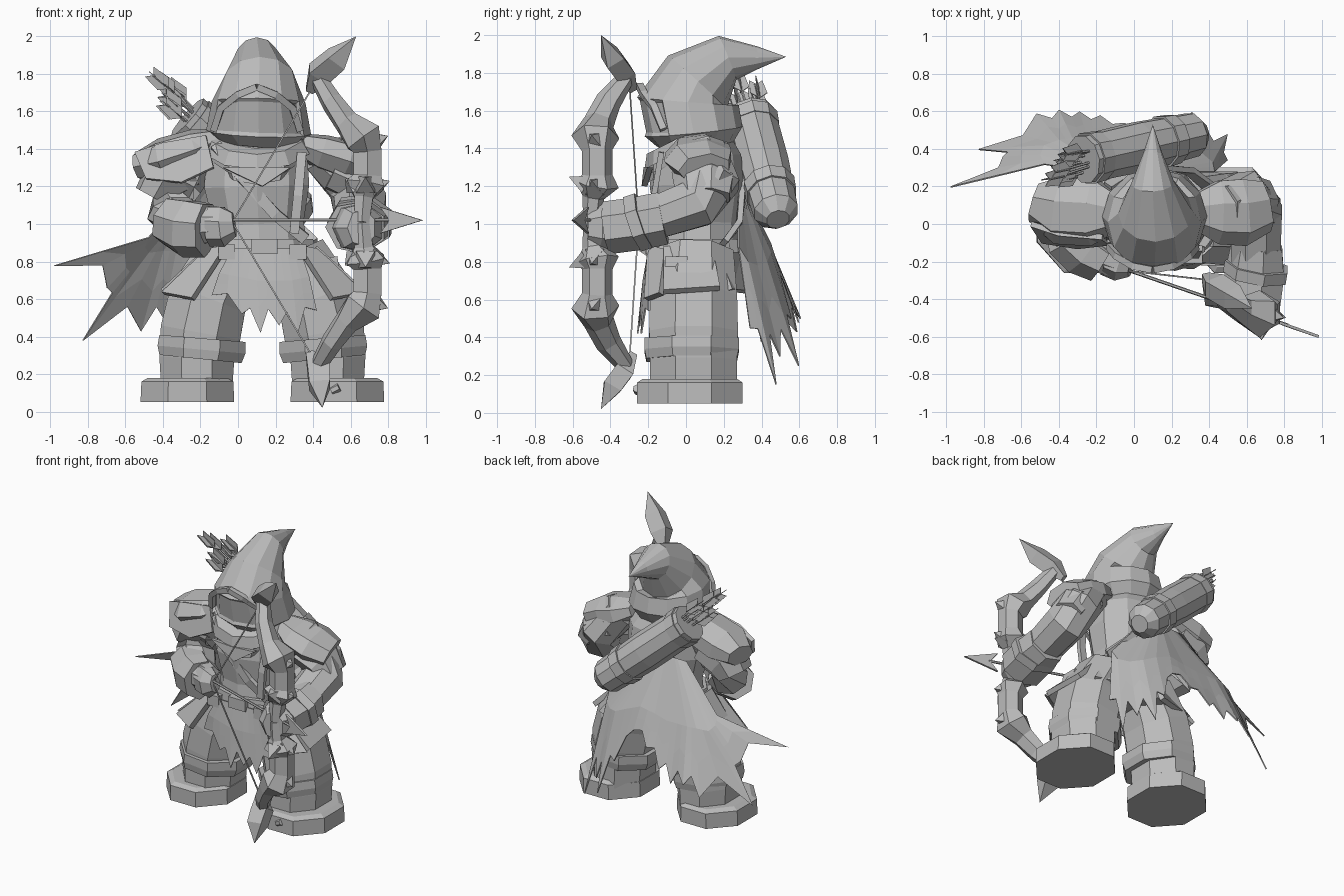
import bpy, bmesh, math, random
from mathutils import Vector

random.seed(4)
default = bpy.data.objects.get("Cube")
if default:
    bpy.data.objects.remove(default, do_unlink=True)

stone = bpy.data.materials.new("plain grey")
stone.use_nodes = True
GREY = (.5, .5, .5, 1)
stone.diffuse_color = GREY
stone.node_tree.nodes["Principled BSDF"].inputs["Base Color"].default_value = GREY
X, Y, Z = Vector((1, 0, 0)), Vector((0, 1, 0)), Vector((0, 0, 1))


def finish(name, bm):
    """Turn a bmesh into a flat shaded object."""
    bmesh.ops.remove_doubles(bm, verts=bm.verts, dist=.0005)
    bmesh.ops.recalc_face_normals(bm, faces=bm.faces)
    mesh = bpy.data.meshes.new(name)
    bm.to_mesh(mesh)
    bm.free()
    mesh.materials.append(stone)
    obj = bpy.data.objects.new(name, mesh)
    bpy.context.collection.objects.link(obj)
    return obj


def loft(name, stations, sides=8, side=X, phase=.5, edit=None):
    """Skin elliptical rings (x, y, z, half width, half depth) along a path."""
    bm = bmesh.new()
    centres = [Vector(s[:3]) for s in stations]
    grow = 1 / math.cos(math.pi / sides) if phase else 1
    rings = []
    for i, s in enumerate(stations):
        ahead = centres[min(i + 1, len(centres) - 1)]
        tangent = (ahead - centres[max(i - 1, 0)]).normalized()
        u = (side - tangent * side.dot(tangent)).normalized()
        v = tangent.cross(u)
        ring = []
        for k in range(sides):
            a = math.tau * (k + phase) / sides
            offset = u * math.cos(a) * s[3] + v * math.sin(a) * s[4]
            ring.append(bm.verts.new(centres[i] + offset * grow))
        rings.append(ring)
    for low, high in zip(rings, rings[1:]):
        for k in range(sides):
            j = (k + 1) % sides
            bm.faces.new((low[k], low[j], high[j], high[k]))
    bm.faces.new(rings[0][::-1])
    bm.faces.new(rings[-1])
    if edit:
        edit(bm)
    return finish(name, bm)


def bar(name, start, end, width, depth, sides=4, side=X):
    return loft(name, [(*start, width, depth), (*end, width, depth)], sides, side)


def strap(name, path, width, depth, side=X):
    return loft(name, [(*p, width, depth) for p in path], 4, side)


def plate(name, corners, thickness=.02):
    """A flat polygon given some thickness."""
    bm = bmesh.new()
    bm.faces.new([bm.verts.new(c) for c in corners])
    obj = finish(name, bm)
    mod = obj.modifiers.new("thickness", "SOLIDIFY")
    mod.thickness, mod.offset = thickness, 0
    return obj


def tattered(name, left, right, waist, tips, notch):
    """A hanging sheet that runs over a waist line and ends in torn points."""
    left, right = Vector(left), Vector(right)
    waist, tips = [Vector(w) for w in waist], [Vector(t) for t in tips]
    columns = []
    for i, (mid, tip) in enumerate(zip(waist, tips)):
        columns.append((mid, tip))
        if i + 1 < len(tips):
            mid = (mid + waist[i + 1]) / 2
            low = (tip + tips[i + 1]) / 2
            columns.append((mid, low.lerp(mid, notch * random.uniform(.7, 1.2))))
    bm = bmesh.new()
    grid = []
    for i, (mid, low) in enumerate(columns):
        top = left.lerp(right, i / (len(columns) - 1))
        grid.append([bm.verts.new(p) for p in (top, mid, mid.lerp(low, .5), low)])
    for a, b in zip(grid, grid[1:]):
        for k in range(3):
            bm.faces.new((a[k], a[k + 1], b[k + 1], b[k]))
    obj = finish(name, bm)
    obj.modifiers.new("thickness", "SOLIDIFY").thickness = .008


def flip(points):
    """Mirror points or stations across the middle of the body."""
    return [(.26 - p[0], *p[1:]) for p in points]


# Hood with a shallow face opening, a peaked brim and a drooping tip
def face_opening(bm):
    bm.normal_update()
    front = [f for f in bm.faces if f.normal.y < -.45 and 1.46 < f.calc_center_median().z < 1.68]
    bmesh.ops.inset_region(bm, faces=front, thickness=.02, depth=-.012)


loft("hood", [(.1, .035, 1.4, .19, .19), (.11, .04, 1.49, .28, .26), (.11, .01, 1.65, .25, .27),
              (.115, .06, 1.75, .2, .21), (.1, .22, 1.88, .115, .125),
              (.1, .38, 1.88, .05, .06), (.1, .53, 1.885, 0, 0)], 12, phase=0, edit=face_opening)
brim = [(-.13, -.12, 1.5), (-.09, -.17, 1.62), (0, -.225, 1.69), (.1, -.245, 1.73)]
for name, path in (("right_brim", brim), ("left_brim", [(.2 - x, y, z) for x, y, z in brim])):
    strap(name, path, .018, .018, Y)

# Torso, scarf and belt
loft("torso", [(.12, .06, .78, .27, .23), (.11, .06, 1, .24, .21), (.1, .06, 1.2, .28, .24),
               (.1, .06, 1.36, .27, .22), (.1, .05, 1.46, .18, .17)], 10)
for i in range(3):
    drop = i * .04
    loft("scarf_fold", [(.1, -.01, 1.47 - drop, .24, .21), (.1, .02, 1.41 - drop, .28 - drop, .255)], 10)
plate("scarf_point", [(-.08, -.19, 1.3), (.1, -.21, 1.3), (.28, -.19, 1.3), (.13, -.22, 1.2)], .03)
loft("belt", [(.12, .06, .85, .3, .25), (.12, .06, .92, .28, .245)], 10)
bar("buckle", (.14, -.2, .84), (.14, -.2, .92), .07, .015)
for x in (-.06, .32):
    bar("belt_pouch", (x, -.18, .81), (x, -.18, .89), .045, .03)
bar("side_pouch", (.5, -.05, .7), (.48, -.05, .82), .05, .06)
strap("chest_strap", [(-.12, -.08, 1.42), (.02, -.17, 1.25), (.2, -.16, 1.05), (.36, -.13, .92)], .03, .015)
strap("back_strap", [(-.14, .2, 1.42), (.05, .31, 1.28), (.3, .28, 1), (.4, .2, .9)], .03, .015)
strap("vest_edge", [(.34, -.13, 1.38), (.32, -.17, 1.15), (.3, -.16, .95)], .025, .015)

# Armoured skirt
loft("skirt", [(.13, .06, .9, .28, .23), (.13, .06, .76, .35, .235), (.13, .06, .65, .39, .24)], 12)
for flap in ([(-.06, -.19, .88), (-.16, -.1, .86), (-.4, -.13, .63), (-.24, -.21, .6)],
             [(-.15, -.12, .87), (-.16, .14, .87), (-.37, .18, .66), (-.4, -.12, .64)],
             [(-.12, .15, .87), (.1, .29, .87), (.02, .32, .64), (-.28, .23, .65)]):
    plate("hip_flap", flap, .035)
    plate("hip_flap", flip(flap), .035)

# Legs with knee cuffs and boots
leg = [(-.22, .04, .13, .19, .23), (-.22, .04, .28, .2, .23), (-.2, .04, .42, .215, .235),
       (-.16, .04, .6, .21, .23), (-.04, .05, .84, .17, .2)]
cuff = [(-.2, .03, .28, .22, .24), (-.195, .03, .33, .235, .25), (-.19, .03, .39, .23, .25)]
boot = [(-.27, .02, .05, .25, .28), (-.27, .02, .16, .245, .28), (-.27, .02, .18, .21, .25)]
for name, shape in (("leg", leg), ("knee_cuff", cuff), ("boot", boot)):
    loft("right_" + name, shape)
    loft("left_" + name, flip(shape))
bar("boot_stud", (.5, -.25, .11), (.54, -.26, .13), .02, .02, 6)

# Torn loincloth
tattered("loincloth", (-.03, -.2, .87), (.33, -.2, .87),
         [(-.1, -.21, .74), (0, -.22, .72), (.1, -.23, .7), (.2, -.23, .7), (.29, -.22, .7), (.38, -.2, .72)],
         [(-.14, -.2, .62), (.02, -.24, .52), (.12, -.26, .42), (.22, -.25, .46),
          (.32, -.24, .42), (.42, -.2, .54)], .45)

# Cape blown toward the right, raised in the middle and torn along its hem
tattered("cape", (.12, .28, 1.24), (-.2, .28, 1.24),
         [(.43, .28, .88), (.42, .33, .8), (.36, .38, .78), (.28, .43, .8), (.18, .45, .85), (.06, .45, .9),
          (-.06, .45, .88), (-.16, .46, .86), (-.25, .46, .86), (-.33, .46, .86), (-.4, .45, .86),
          (-.48, .42, .85), (-.5, .37, .88), (-.48, .32, .93)],
         [(.5, .34, .45), (.5, .48, .15), (.39, .5, .3), (.31, .6, .25), (.2, .56, .5), (.08, .5, .74),
          (-.05, .54, .66), (-.18, .58, .55), (-.29, .6, .48), (-.4, .61, .5), (-.52, .59, .43),
          (-.83, .4, .38), (-.7, .36, .66), (-.98, .2, .78)], .3)

# Shoulder pads, each made from overlapping plates
loft("right_shoulder_pad", [(-.1, .06, 1.45, .1, .06), (-.22, .07, 1.4, .17, .1),
                            (-.4, .08, 1.34, .17, .11), (-.53, .12, 1.31, .1, .07)], 7, Y)
loft("right_lower_pad", [(-.25, .07, 1.3, .16, .11), (-.4, .07, 1.23, .16, .12), (-.45, .07, 1.14, .13, .1)], 7, Y)
plate("right_pad_rim", [(-.13, -.1, 1.3), (-.3, -.12, 1.22), (-.49, -.09, 1.24),
                        (-.55, 0, 1.38), (-.4, -.05, 1.43), (-.17, -.07, 1.47)], .03)
loft("left_shoulder_pad", [(.34, .07, 1.42, .1, .06), (.45, .07, 1.38, .16, .09),
                           (.58, .07, 1.34, .17, .1), (.7, .1, 1.29, .13, .08)], 7, Y)
loft("left_lower_pad", [(.5, .09, 1.28, .15, .1), (.64, .1, 1.22, .15, .11), (.69, .1, 1.14, .13, .09)], 7, Y)

# Arms, bracers and fists
loft("right_arm", [(-.2, .07, 1.4, .12, .12), (-.33, .06, 1.22, .13, .14), (-.35, .01, 1.06, .12, .13),
                   (-.24, -.13, .99, .11, .12), (-.08, -.21, 1, .09, .08)], 8, Z)
loft("right_bracer", [(-.37, -.05, 1.02, .12, .12), (-.27, -.14, .98, .145, .13), (-.17, -.2, .97, .135, .11)], 7, Z)
loft("right_fist", [(-.15, -.2, .99, .1, .07), (-.08, -.23, .99, .1, .07), (-.02, -.24, 1, .06, .04)], 7, Z)
loft("left_arm", [(.46, .09, 1.38, .12, .12), (.6, .13, 1.22, .13, .15), (.65, .06, 1.11, .14, .13),
                  (.65, -.2, 1.02, .13, .11), (.64, -.44, .97, .1, .1)], 8)
loft("left_bracer", [(.66, -.12, 1.03, .13, .13), (.65, -.27, 1, .15, .13), (.63, -.42, .98, .15, .13)], 7)
bar("left_bracer_band", (.66, -.22, 1.02), (.65, -.28, 1), .16, .14, 7)
loft("left_fist", [(.63, -.4, .98, .12, .12), (.65, -.47, .98, .12, .12), (.66, -.53, .98, .07, .09)], 7)

# Bow limbs with barbed joints and hooked blades
GRIP_Z = 1.01
for sign, tip_x in ((1, .63), (-1, .45)):
    def limb(points):
        return [(x, y, GRIP_Z + sign * h, *rest) for x, y, h, *rest in points]
    loft("bow_limb", limb([(.66, -.5, 0, .04, .04), (.67, -.49, .13, .05, .05), (.68, -.47, .2, .1, .1),
                           (.69, -.47, .25, .075, .07), (.69, -.47, .38, .075, .07), (.67, -.48, .45, .1, .11),
                           (.58, -.46, .53, .06, .07), (.5, -.41, .64, .05, .06), (.43, -.32, .76, .04, .04)]), 6)
    for x, tip, h in ((.72, .81, .19), (.72, .8, .43), (.62, .57, .2)):
        loft("bow_barb", limb([(x, -.48, h, .05, .05), (tip, -.5, h + .03, 0, 0)]), 4, Z)
    loft("bow_back_barb", limb([(.68, -.53, .2, .05, .05), (.68, -.62, .24, 0, 0)]), 4, Z)
    loft("bow_blade", limb([(.38, -.28, .7, .02, .02), (.43, -.33, .79, .06, .05),
                            ((tip_x + .42) / 2, -.39, .87, .055, .05), (tip_x, -.45, .99, 0, 0)]), 4)
    bar("bow_string", (.41, -.3, GRIP_Z + sign * .74), (-.03, -.25, GRIP_Z), .004, .004)

# Drawn arrow
bar("arrow_shaft", (-.05, -.24, 1.02), (.82, -.54, 1.02), .008, .008, 6, Z)
plate("arrow_head", [(.76, -.52, 1.09), (.985, -.6, 1.02), (.76, -.52, .95), (.81, -.54, 1.02)], .015)

# Quiver across the back, hollow at the mouth
base, mouth = Vector((.33, .48, 1.05)), Vector((-.27, .345, 1.57))


def along(t, r):
    return (*base.lerp(mouth, t), r, r)


loft("quiver", [along(-.05, .06), along(.03, .115), along(.5, .13), along(1, .125),
                along(1, .1), along(.8, .095)], 10, Y)
for t in (.2, .86):
    loft("quiver_band", [along(t, .13), along(t + .1, .135)], 10, Y)

# Spare arrows with broad crossed vanes
axis = (mouth - base).normalized()
for i in range(8):
    spread = Vector([random.uniform(-.05, .05) for _ in range(3)])
    start = mouth + spread - axis * .12
    end = mouth + spread * 1.6 + axis * random.uniform(.16, .25)
    bar("spare_arrow", start, end, .006, .006, 5, Y)
    for across in (Y, axis.cross(Y).normalized()):
        low, high = end - axis * .11, end + axis * .03
        plate("fletching", [low, low + axis * .04 + across * .045, high + across * .035, end,
                            high - across * .035, low + axis * .04 - across * .045], .005)
